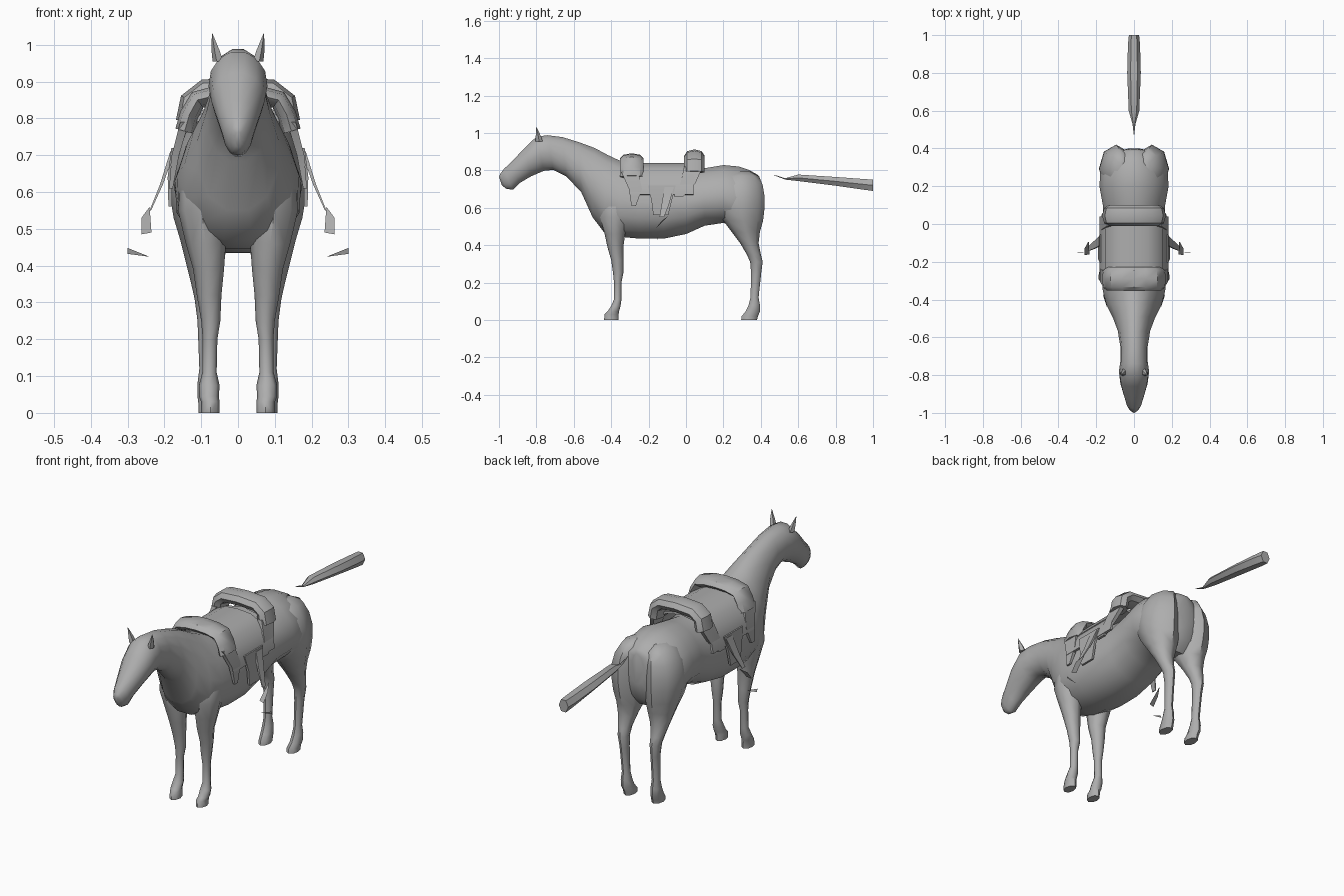
import bpy, bmesh, math
from mathutils import Vector as V

grey = bpy.data.materials.new("plain grey")
grey.diffuse_color = (0.42, 0.42, 0.42, 1)


def finish(name, bm, angle=35, mirror=False):
    bmesh.ops.recalc_face_normals(bm, faces=bm.faces)
    me = bpy.data.meshes.new(name)
    bm.to_mesh(me)
    bm.free()
    me.materials.append(grey)
    ob = bpy.data.objects.new(name, me)
    bpy.context.collection.objects.link(ob)
    bpy.ops.object.select_all(action='DESELECT')
    ob.select_set(True)
    bpy.context.view_layer.objects.active = ob
    bpy.ops.object.shade_smooth_by_angle(angle=math.radians(angle))
    if mirror:
        m = ob.modifiers.new("mirror", 'MIRROR')
        m.use_mirror_merge = False
    return ob


def loft(name, rings, n=12, angle=35, mirror=False):
    """Skin elliptical rings: centre, half-axis u, half-axis v, optional egg factor."""
    bm = bmesh.new()
    loops = []
    for c, u, v, *egg in rings:
        e = egg[0] if egg else 0
        loop = []
        for i in range(n):
            a = 2 * math.pi * (i + 0.5 * (n == 4)) / n
            k = 1.41 if n == 4 else 1
            s = math.sin(a)
            loop.append(bm.verts.new(V(c) + V(u) * math.cos(a) * k * (1 - e * s) + V(v) * s * k))
        loops.append(loop)
    for a, b in zip(loops, loops[1:]):
        for i in range(n):
            j = (i + 1) % n
            bm.faces.new((a[i], a[j], b[j], b[i]))
    bm.faces.new(loops[0])
    bm.faces.new(loops[-1])
    return finish(name, bm, angle, mirror)


def plate(name, pts):
    """Thin flat sheet, mirrored to both sides."""
    bm = bmesh.new()
    bm.faces.new([bm.verts.new(p) for p in pts])
    return finish(name, bm, mirror=True)


# Trunk, neck and head: top y, top z, bottom y, bottom z, half width, egg factor
rows = [
    (.395, .76, .40, .60, .035, .1), (.385, .778, .385, .52, .10, .1),
    (.34, .805, .34, .47, .155, .1), (.28, .825, .28, .48, .178, .1),
    (.20, .832, .20, .515, .183, .1), (.10, .815, .10, .50, .165, .1),
    (.0, .80, .0, .455, .165, .12), (-.12, .81, -.12, .43, .17, .15),
    (-.25, .83, -.25, .43, .172, .17), (-.35, .855, -.36, .44, .165, .2),
    (-.42, .888, -.44, .465, .145, .2), (-.49, .925, -.50, .545, .112, .15),
    (-.57, .953, -.56, .68, .086, .1), (-.66, .98, -.64, .765, .072, 0),
    (-.74, .99, -.71, .80, .072, 0), (-.80, .982, -.76, .795, .08, -.05),
    (-.86, .925, -.83, .765, .072, -.1), (-.93, .85, -.89, .73, .053, -.1),
    (-.975, .808, -.925, .695, .04, -.1), (-.995, .78, -.96, .70, .026, 0),
    (-1.0, .765, -.985, .72, .008, 0)]
rings = []
for yt, zt, yb, zb, w, e in rows:
    t, b = V((0, yt, zt)), V((0, yb, zb))
    rings.append(((t + b) / 2, (w, 0, 0), (t - b) / 2, e))
loft("body", rings, 14, 45)


def leg(name, rows):
    """Rows of z, y range, x range."""
    loft(name, [(((x0 + x1) / 2, (y0 + y1) / 2, z), ((x1 - x0) / 2, 0, 0), (0, (y1 - y0) / 2, 0))
                for z, y0, y1, x0, x1 in rows], 8, 48, True)


leg("front_leg", [
    (.68, -.42, -.32, .08, .13), (.64, -.455, -.29, .05, .155),
    (.55, -.46, -.30, .035, .163), (.46, -.435, -.325, .033, .142),
    (.39, -.42, -.335, .038, .122), (.32, -.40, -.335, .045, .112),
    (.25, -.39, -.335, .048, .10), (.20, -.385, -.345, .056, .096),
    (.11, -.385, -.345, .058, .097), (.075, -.40, -.35, .05, .106),
    (.045, -.42, -.358, .052, .106), (.03, -.435, -.36, .05, .10), (0, -.438, -.36, .05, .10)])

# Hind leg with a rounded haunch
leg("hind_leg", [
    (.795, .25, .34, .04, .09), (.77, .20, .39, .015, .135), (.72, .17, .41, .006, .168),
    (.66, .16, .42, .004, .184), (.60, .165, .42, .004, .186), (.53, .20, .412, .008, .175),
    (.47, .245, .395, .02, .157), (.41, .29, .388, .042, .142),
    (.35, .325, .40, .06, .127), (.31, .343, .41, .064, .118),
    (.25, .348, .402, .066, .11), (.12, .345, .388, .066, .105),
    (.08, .335, .395, .06, .11), (.045, .318, .395, .057, .11),
    (.02, .298, .385, .053, .107), (0, .295, .38, .053, .107)])

# Ears
loft("ear", [((.053, -.785, .955), (.016, 0, 0), (0, .02, 0)),
             ((.06, -.79, .985), (.012, 0, 0), (0, .014, 0)),
             ((.07, -.80, 1.03), (.001, 0, 0), (0, .001, 0))], 5, 30, True)

# Tail, set apart behind the rump
loft("tail", [((0, y, (a + b) / 2), (w, 0, 0), (0, 0, (b - a) / 2)) for y, a, b, w in [
    (.47, .774, .777, .001), (.53, .75, .758, .008), (.60, .74, .78, .028),
    (.80, .714, .768, .036), (.95, .692, .758, .032), (1.0, .685, .755, .027)]], 6, 30)


def arch(name, half, y, hy, t, n=8):
    """Strip bent over the back; half lists x, z from the right edge to the middle."""
    path = [V((x, 0, z)) for x, z in half]
    path += [V((-p.x, 0, p.z)) for p in reversed(path) if p.x > 0]
    rings = []
    for i, p in enumerate(path):
        d = (path[min(i + 1, len(path) - 1)] - path[max(i - 1, 0)]).normalized()
        rings.append((p + V((0, y, 0)), (0, hy, 0), V((d.z, 0, -d.x)) * t))
    loft(name, rings, n, 35)


# Saddle with raised front and rear rolls
arch("saddle_blanket", [(.178, .67), (.168, .72), (.14, .775), (.09, .812), (0, .83)], -.13, .17, .006, 4)
arch("seat", [(.145, .765), (.12, .80), (.07, .825), (0, .83)], -.13, .13, .01, 4)
arch("front_roll", [(.145, .765), (.132, .81), (.11, .85), (.06, .862), (0, .865)], -.29, .062, .026)
arch("rear_roll", [(.135, .79), (.125, .845), (.09, .872), (0, .878)], .045, .055, .034)

# Side flaps, girth and packs hung from the saddle
loft("side_flap", [((.175, -.13, .72), (0, .075, 0), (.006, 0, 0)),
                   ((.185, -.13, .64), (0, .055, 0), (.006, 0, 0)),
                   ((.184, -.135, .56), (0, .04, 0), (.005, 0, 0))], 4, 30, True)
loft("front_strap", [((.145, -.30, .79), (0, .045, 0), (.012, 0, 0)),
                     ((.17, -.27, .70), (0, .035, 0), (.01, 0, 0)),
                     ((.182, -.28, .61), (0, .012, 0), (.005, 0, 0))], 4, 30, True)
loft("rear_strap", [((.13, .04, .82), (0, .05, 0), (.012, 0, 0)),
                    ((.162, .01, .73), (0, .04, 0), (.01, 0, 0)),
                    ((.176, -.04, .66), (0, .025, 0), (.007, 0, 0))], 4, 30, True)

# Stirrup leather, stirrup and loose tip
loft("stirrup_leather", [((.178, -.09, .71), (0, .025, 0), (.006, 0, 0)),
                         ((.208, -.11, .62), (0, .02, 0), (.004, 0, 0)),
                         ((.238, -.13, .55), (0, .012, 0), (.002, 0, 0))], 4, 30, True)
plate("stirrup", [(.24, -.09, .56), (.262, -.13, .53), (.262, -.165, .485), (.235, -.16, .49)])
plate("stirrup_tip", [(.24, -.15, .424), (.30, -.155, .448), (.30, -.15, .432)])
